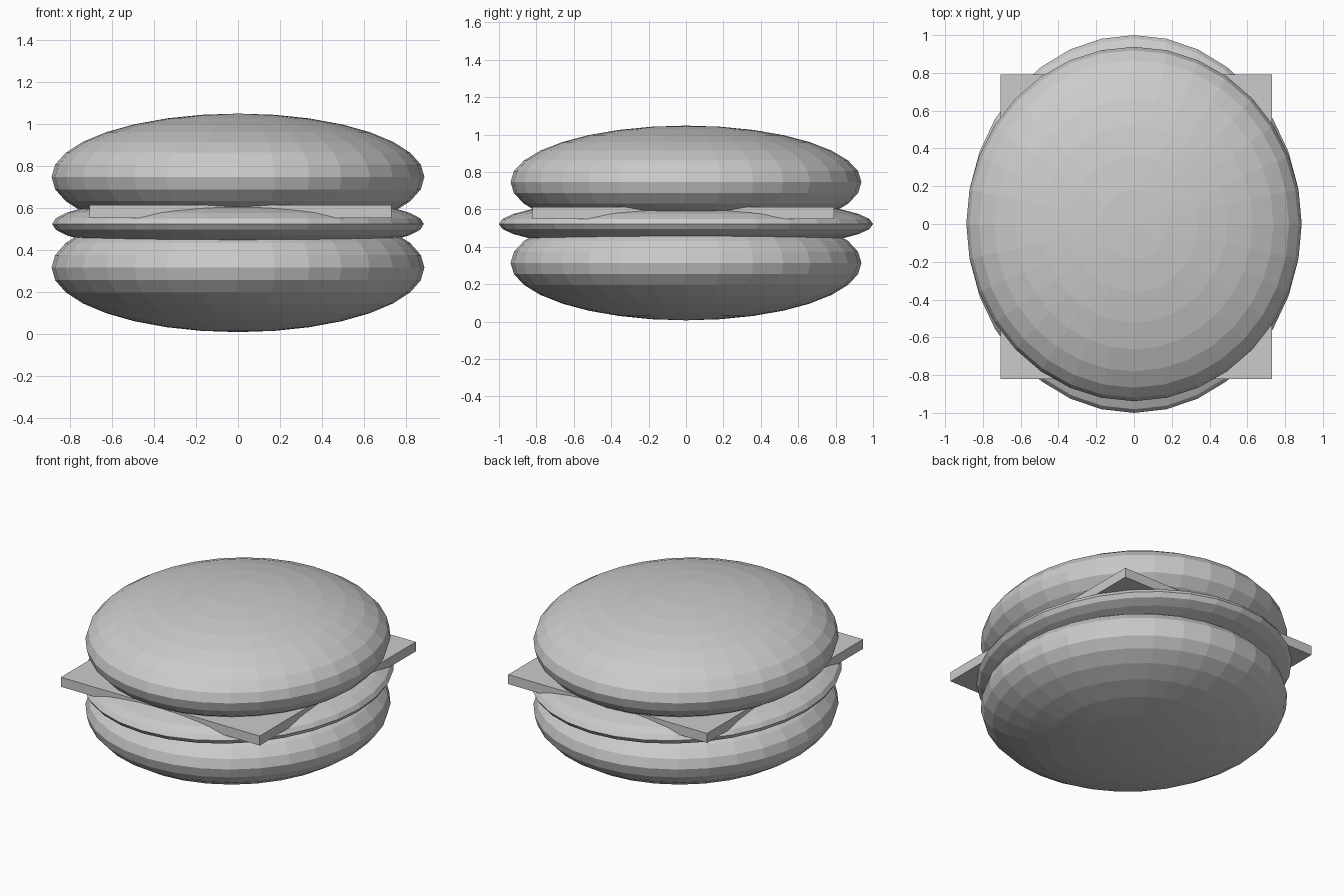
import bpy

if "Cube" in bpy.data.objects:
    bpy.data.objects.remove(bpy.data.objects["Cube"])


def ellipsoid(name, z, radii):
    """Flat-faced squashed sphere centred on the stack axis."""
    bpy.ops.mesh.primitive_uv_sphere_add(segments=32, ring_count=16, radius=1, location=(0, 0, z))
    obj = bpy.context.object
    obj.name = name
    obj.scale = radii
    bpy.ops.object.transform_apply(location=False, rotation=False, scale=True)
    return obj


# Two matching bun halves
ellipsoid("bottom_bun", 0.314, (0.888, 0.938, 0.307))
ellipsoid("top_bun", 0.746, (0.888, 0.938, 0.302))

# Thin wide patty between the buns
ellipsoid("patty", 0.522, (0.885, 1.0, 0.14))

# Square cheese slice, slightly off centre
bpy.ops.mesh.primitive_cube_add(size=1, location=(0.012, -0.014, 0.581))
cheese = bpy.context.object
cheese.name = "cheese_slice"
cheese.scale = (1.438, 1.612, 0.062)
bpy.ops.object.transform_apply(location=False, rotation=False, scale=True)
